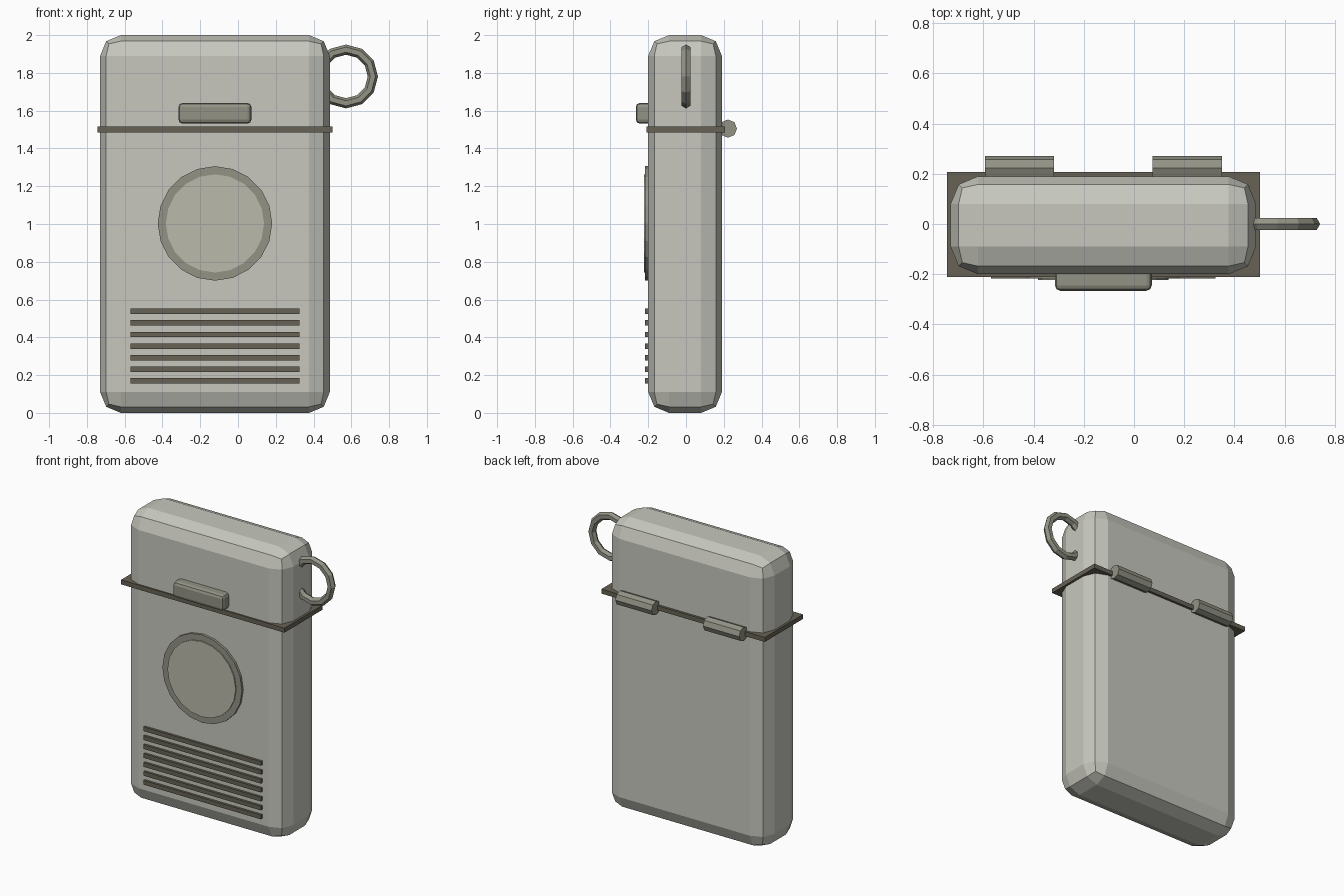
import bpy, math
from math import radians

if "Cube" in bpy.data.objects:
    bpy.data.objects.remove(bpy.data.objects["Cube"])


def material(name, rgb):
    m = bpy.data.materials.new(name)
    m.diffuse_color = (*rgb, 1)
    m.use_nodes = True
    m.node_tree.nodes["Principled BSDF"].inputs["Base Color"].default_value = m.diffuse_color
    return m


CASE = material("pale grey", (0.57, 0.575, 0.515))
DISC = material("warm grey", (0.49, 0.49, 0.41))
TRIM = material("olive grey", (0.29, 0.29, 0.235))
DARK = material("dark brown", (0.135, 0.122, 0.09))
CX = -0.122  # centre line of the case


def finish(name, mat):
    ob = bpy.context.object
    ob.name = name
    ob.data.materials.append(mat)
    return ob


def box(name, mat, lo, hi, bevel=0):
    bpy.ops.mesh.primitive_cube_add(
        size=1, location=[(a + b) / 2 for a, b in zip(lo, hi)])
    ob = finish(name, mat)
    ob.scale = [b - a for a, b in zip(lo, hi)]
    bpy.ops.object.transform_apply(location=False, rotation=False, scale=True)
    if bevel:
        mod = ob.modifiers.new("rounding", "BEVEL")
        mod.width = bevel
        mod.segments = 2
    return ob


def cylinder(name, mat, sides, radius, depth, loc, rot):
    bpy.ops.mesh.primitive_cylinder_add(
        vertices=sides, radius=radius, depth=depth, location=loc, rotation=rot)
    return finish(name, mat)


# Case and the seam plate under the lid
box("case", CASE, (-0.73, -0.2, 0), (0.486, 0.19, 2), bevel=0.11)
box("seam_plate", DARK, (-0.745, -0.21, 1.485), (0.501, 0.206, 1.516))

# Front catch
box("catch", TRIM, (-0.315, -0.266, 1.531), (0.071, -0.17, 1.641), bevel=0.022)

# Round dial: rim with a slightly raised disc
cylinder("dial_rim", TRIM, 20, 0.303, 0.04, (CX, -0.196, 1.003), (radians(90), 0, 0))
cylinder("dial_disc", DISC, 20, 0.26, 0.04, (CX, -0.203, 1.003), (radians(90), 0, 0))

# Grille bars
for i in range(7):
    z = 0.169 + i * 0.0615
    box(f"grille_bar_{i + 1}", DARK,
        (-0.569, -0.216, z - 0.0145), (0.325, -0.19, z + 0.0145))

# Hinge barrels on the back
for side, x in (("left", -0.456), ("right", 0.212)):
    cylinder(f"hinge_{side}", TRIM, 8, 0.048, 0.276, (x, 0.222, 1.505),
             (0, radians(90), 0))

# Carry ring on the side of the lid
bpy.ops.mesh.primitive_torus_add(
    major_segments=12, minor_segments=6, major_radius=0.142, minor_radius=0.027,
    location=(0.572, 0, 1.781), rotation=(radians(90), 0, 0))
finish("carry_ring", TRIM)
